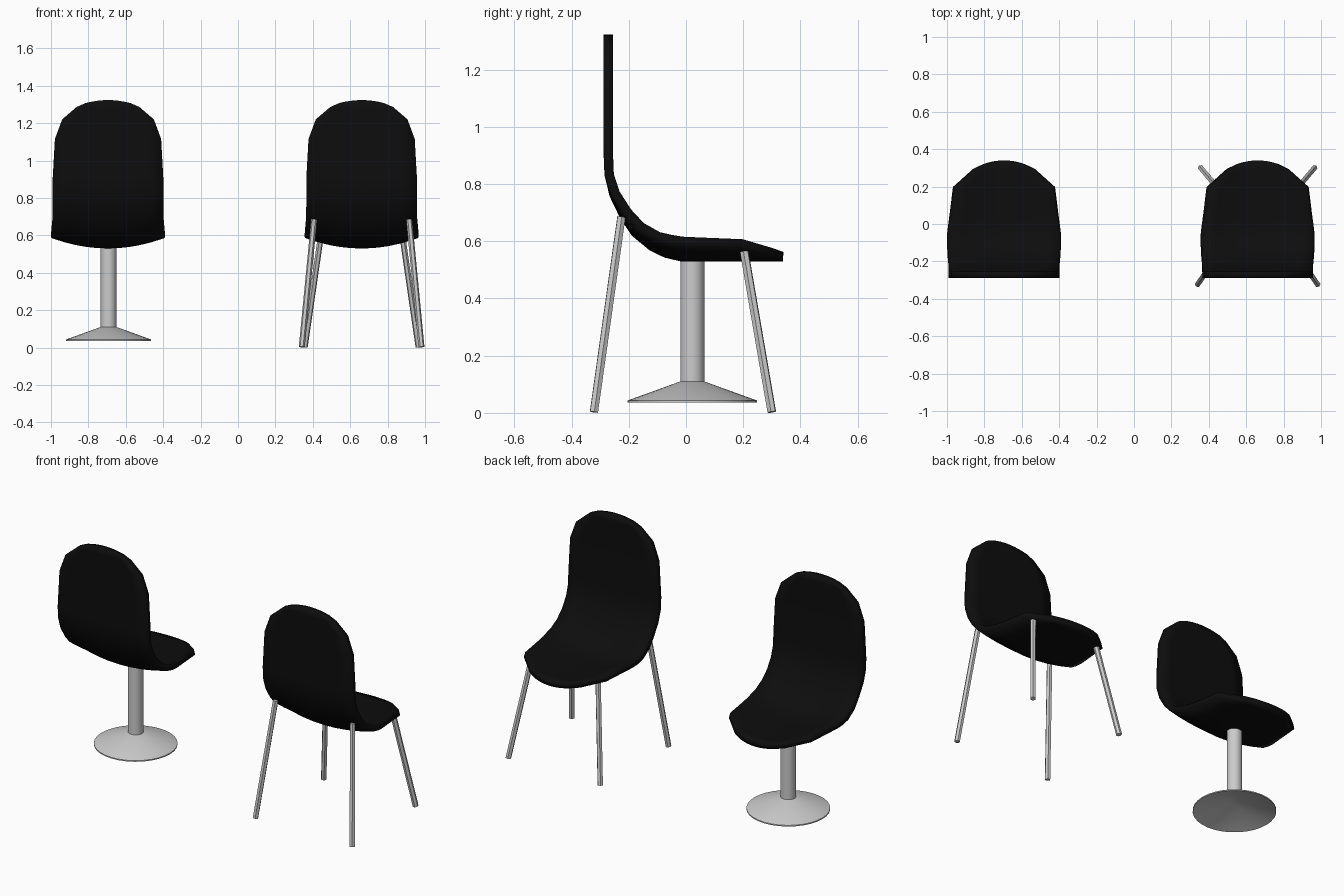
import bpy, bmesh, math
from mathutils import Vector

if "Cube" in bpy.data.objects:
    bpy.data.objects.remove(bpy.data.objects["Cube"])

black = bpy.data.materials.new("black")
black.diffuse_color = (0.004, 0.004, 0.004, 1)
black.use_nodes = True
black.node_tree.nodes["Principled BSDF"].inputs["Base Color"].default_value = black.diffuse_color


def finish(name, bm, smooth=True):
    mesh = bpy.data.meshes.new(name)
    bm.to_mesh(mesh)
    bm.free()
    ob = bpy.data.objects.new(name, mesh)
    bpy.context.collection.objects.link(ob)
    bpy.ops.object.select_all(action='DESELECT')
    ob.select_set(True)
    bpy.context.view_layer.objects.active = ob
    if smooth:
        bpy.ops.object.shade_smooth_by_angle(angle=math.radians(35))
    return ob


# Shell stations, seat tip to backrest top: y, z, half width, side lift
STATIONS = [
    (.320, .530, .112, .055), (.294, .530, .166, .055), (.198, .530, .273, .055),
    (.060, .530, .290, .055), (-.020, .530, .300, .055), (-.075, .543, .305, .050),
    (-.127, .568, .305, .040), (-.190, .620, .302, .028), (-.232, .684, .297, .016),
    (-.267, .757, .296, .006), (-.285, .830, .296, 0), (-.288, .900, .296, 0),
    (-.288, 1.115, .284, 0), (-.288, 1.220, .245, 0), (-.288, 1.286, .168, 0),
    (-.288, 1.307, .120, 0)]
COLS = 8


def shell(name, cx):
    bm = bmesh.new()
    last = len(STATIONS) - 1
    rows = []
    for i, (y, z, half, lift) in enumerate(STATIONS):
        a, b = STATIONS[max(i - 1, 0)], STATIONS[min(i + 1, last)]
        t = Vector((0, b[0] - a[0], b[1] - a[1])).normalized()
        n = Vector((0, t.z, -t.y))
        row = []
        for j in range(COLS + 1):
            u = 2 * j / COLS - 1
            p = Vector((cx + u * half, y, z)) + n * lift * (u * half / .3) ** 2
            # rounded crown on the two end rows
            crown = 1 - u * u
            p += t * (-.020 * crown if i == 0 else .016 * crown if i == last else 0)
            row.append(bm.verts.new(p))
        rows.append(row)
    for r, s in zip(rows, rows[1:]):
        for j in range(COLS):
            bm.faces.new((r[j], s[j], s[j + 1], r[j + 1]))
    ob = finish(name, bm)
    ob.data.materials.append(black)
    mod = ob.modifiers.new("thickness", 'SOLIDIFY')
    mod.thickness = .033
    mod.offset = 1
    return ob


def lathe(name, profile, centre, sides=32):
    bm = bmesh.new()
    vs = [bm.verts.new((r, 0, z)) for r, z in profile]
    es = [bm.edges.new(p) for p in zip(vs, vs[1:])]
    bmesh.ops.spin(bm, geom=vs + es, axis=(0, 0, 1), cent=(0, 0, 0),
                   angle=2 * math.pi, steps=sides, use_duplicate=False)
    bmesh.ops.remove_doubles(bm, verts=bm.verts, dist=1e-4)
    bmesh.ops.recalc_face_normals(bm, faces=bm.faces)
    bmesh.ops.translate(bm, verts=bm.verts, vec=centre)
    return finish(name, bm)


def leg(name, top, foot, radius=.016):
    top, foot = Vector(top), Vector(foot)
    d = top - foot
    bm = bmesh.new()
    bmesh.ops.create_cone(bm, cap_ends=True, segments=6, radius1=radius,
                          radius2=radius, depth=d.length)
    bmesh.ops.rotate(bm, verts=bm.verts, cent=(0, 0, 0),
                     matrix=d.to_track_quat('Z', 'Y').to_matrix())
    bmesh.ops.translate(bm, verts=bm.verts, vec=(top + foot) / 2)
    return finish(name, bm, smooth=False)


# Pedestal chair
PX = -.692
shell("pedestal_chair_shell", PX - .003)
lathe("pedestal_post", [(0, .10), (.042, .10), (.042, .545), (0, .545)], (PX, .022, 0))
lathe("pedestal_base", [(0, .11), (.042, .11), (.227, .043), (.227, .036),
                        (.042, .098), (0, .098)], (PX, .022, 0))

# Four-legged chair
LX = .661
shell("legged_chair_shell", LX)
for side, label in ((-1, "left"), (1, "right")):
    leg(f"backrest_leg_{label}", (LX + side * .254, -.226, .685),
        (LX + side * .320, -.322, .003))
    leg(f"seat_leg_{label}", (LX + side * .222, .203, .568),
        (LX + side * .304, .300, .003))
